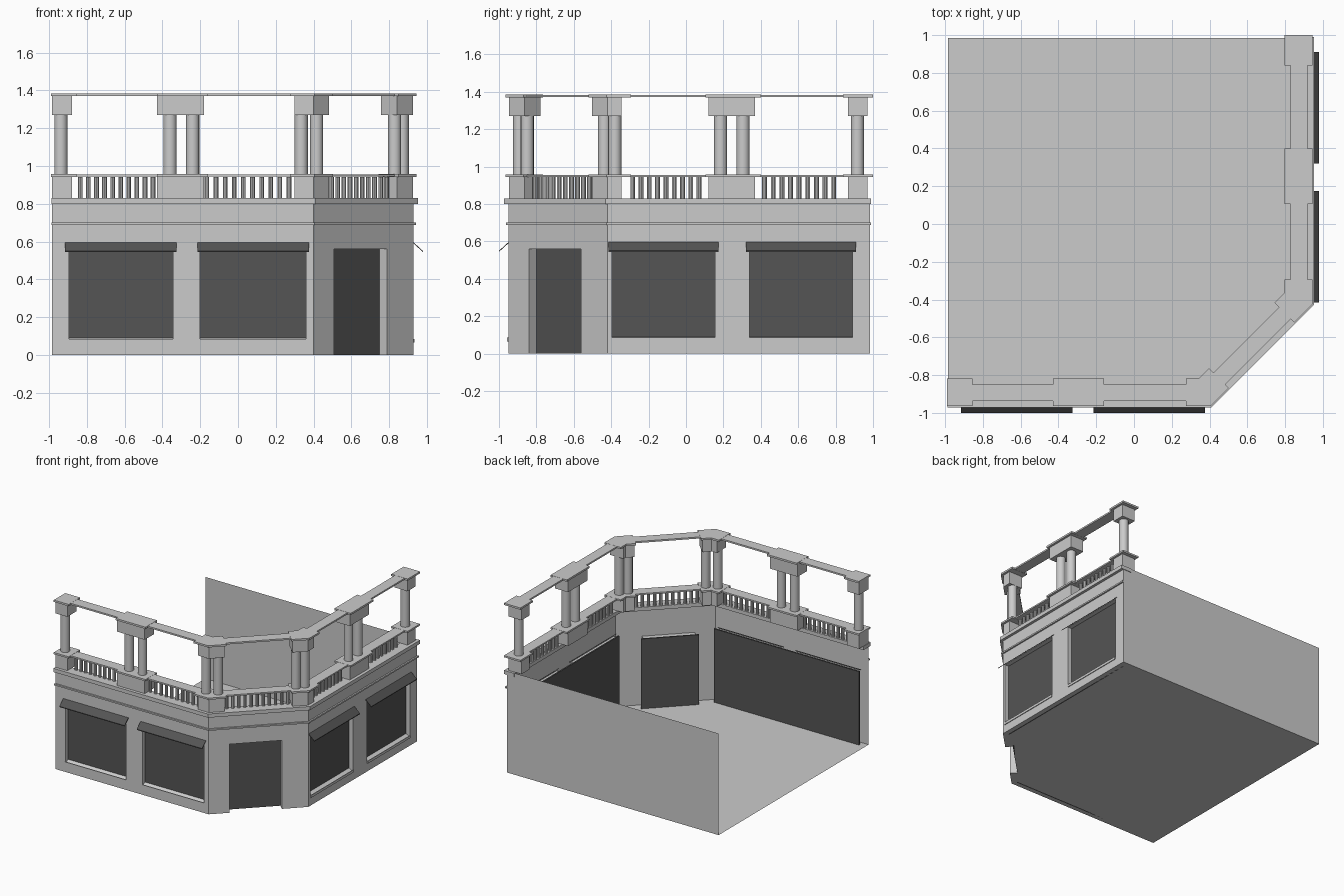
import bpy, bmesh
from math import sqrt
from mathutils import Vector, Matrix

if "Cube" in bpy.data.objects:
    bpy.data.objects.remove(bpy.data.objects["Cube"])

# Street facade path: left end, two ends of the cut corner, back end
A, B, C, D = [Vector(p) for p in ((-0.985, -0.95), (0.40, -0.95), (0.93, -0.42), (0.93, 0.985))]
H = 0.83
R = sqrt(0.5)
# Wall frames: origin, direction along the wall, outward direction
FRONT = (Vector((0, -0.95)), Vector((1, 0)), Vector((0, -1)))
RIGHT = (Vector((0.93, 0)), Vector((0, 1)), Vector((1, 0)))
CORNER = (B, Vector((R, R)), Vector((R, -R)))
CL = (C - B).length

dark = bpy.data.materials.new("dark_grey")
dark.diffuse_color = (0.09, 0.09, 0.09, 1)
dark.use_nodes = True
dark.node_tree.nodes["Principled BSDF"].inputs["Base Color"].default_value = dark.diffuse_color


def at(f, u, v=0.0, z=0.0):
    p = f[0] + f[1] * u + f[2] * v
    return Vector((p.x, p.y, z))


def flat(f, u):
    return at(f, u).to_2d()


def finish(name, bm, mat=None, fix=True, smooth=False):
    if fix:
        bmesh.ops.recalc_face_normals(bm, faces=bm.faces)
    me = bpy.data.meshes.new(name)
    bm.to_mesh(me)
    bm.free()
    ob = bpy.data.objects.new(name, me)
    bpy.context.collection.objects.link(ob)
    if mat:
        me.materials.append(mat)
    if smooth:
        bpy.ops.object.select_all(action='DESELECT')
        ob.select_set(True)
        bpy.context.view_layer.objects.active = ob
        bpy.ops.object.shade_smooth_by_angle()
    return ob


def poly(bm, pts):
    return bm.faces.new([bm.verts.new(p) for p in pts])


def strip(bm, path, v_out, v_in, z0, z1):
    """Mitred bar following a plan path between two offsets and two heights."""
    rings = []
    for i, p in enumerate(path):
        ns = []
        for a, b in ((i - 1, i), (i, i + 1)):
            if a >= 0 and b < len(path):
                d = (path[b] - path[a]).normalized()
                ns.append(Vector((d.y, -d.x)))
        n = sum(ns, Vector((0, 0))).normalized()
        n = n / n.dot(ns[0])
        o, q = p + n * v_out, p + n * v_in
        rings.append([bm.verts.new((c.x, c.y, z)) for c, z in ((o, z0), (o, z1), (q, z1), (q, z0))])
    for r, s in zip(rings, rings[1:]):
        for k in range(4):
            bm.faces.new((r[k], r[(k + 1) % 4], s[(k + 1) % 4], s[k]))
    bm.faces.new(rings[0])
    bm.faces.new(rings[-1])


def wall(name, f, u0, u1, holes, depth, slope):
    """Wall sheet with rectangular openings and reveals going inward."""
    bm = bmesh.new()
    us = sorted({u0, u1} | {h[k] for h in holes for k in (0, 1)})
    zs = sorted({0.0, H} | {h[k] for h in holes for k in (2, 3)})
    for a, b in zip(us, us[1:]):
        for c, d in zip(zs, zs[1:]):
            mu, mz = (a + b) / 2, (c + d) / 2
            if not any(h[0] < mu < h[1] and h[2] < mz < h[3] for h in holes):
                poly(bm, [at(f, a, 0, c), at(f, b, 0, c), at(f, b, 0, d), at(f, a, 0, d)])
    for a, b, c, d in holes:
        o = [at(f, a, 0, c), at(f, b, 0, c), at(f, b, 0, d), at(f, a, 0, d)]
        q = [at(f, u, -depth, z) for u, z in ((a, c + slope), (b, c + slope), (b, d), (a, d))]
        for k in range(4):
            if k or c > 0:
                poly(bm, [o[k], q[k], q[(k + 1) % 4], o[(k + 1) % 4]])
    bmesh.ops.remove_doubles(bm, verts=bm.verts, dist=1e-5)
    finish(name, bm, fix=False)


def cylinders(name, places, r, z0, z1, sides, v):
    bm = bmesh.new()
    for f, u in places:
        bmesh.ops.create_cone(bm, cap_ends=True, segments=sides, radius1=r, radius2=r, depth=z1 - z0,
                              matrix=Matrix.Translation(at(f, u, v, (z0 + z1) / 2)))
    finish(name, bm, smooth=True)


# Walls with windows and the doorway
win_front = [(-0.895, -0.345), (-0.20, 0.36)]
win_right = [(-0.395, 0.155), (0.34, 0.89)]
DOOR = (0.155, 0.55)
wall("front_wall", FRONT, A.x, B.x, [(a, b, 0.07, 0.585) for a, b in win_front], 0.035, 0.02)
wall("right_wall", RIGHT, C.y, D.y, [(a, b, 0.07, 0.585) for a, b in win_right], 0.035, 0.02)
wall("corner_wall", CORNER, 0, CL, [(*DOOR, 0, 0.56)], 0.057, 0)

# Plain back wall; the left side and the top are open
bm = bmesh.new()
poly(bm, [(D.x, D.y, 0), (A.x, D.y, 0), (A.x, D.y, H), (D.x, D.y, H)])
finish("back_wall", bm, fix=False)

# Floor, notched at the doorway
bm = bmesh.new()
notch = [at(CORNER, u, v) for u, v in ((DOOR[0], 0), (DOOR[0], -0.057), (DOOR[1], -0.057), (DOOR[1], 0))]
poly(bm, [A.to_3d(), B.to_3d(), *notch, C.to_3d(), D.to_3d(), (A.x, D.y, 0)])
finish("floor", bm, fix=False)

# Dark glass behind each window pair, and the door
for name, f, u0, u1, v, top in (("front_glass", FRONT, -0.93, 0.38, -0.035, 0.6),
                                ("right_glass", RIGHT, -0.40, 0.94, -0.035, 0.6),
                                ("door", CORNER, DOOR[0] - 0.02, DOOR[1] + 0.02, -0.057, 0.57)):
    bm = bmesh.new()
    strip(bm, [flat(f, u0), flat(f, u1)], v, v - 0.012, 0.0, top)
    finish(name, bm, dark)

# Sills and sloping awnings over the windows
for side, f, wins in (("front", FRONT, win_front), ("right", RIGHT, win_right)):
    for i, (a, b) in enumerate(wins):
        bm = bmesh.new()
        strip(bm, [flat(f, a), flat(f, b)], 0.006, 0.0, 0.065, 0.085)
        finish(f"{side}_sill_{i + 1}", bm)
        bm = bmesh.new()
        m = (a + b) / 2
        top = [at(f, m + s * 0.295, v, z) for s, v, z in
               ((-1, -0.005, 0.6), (1, -0.005, 0.6), (1, 0.05, 0.55), (-1, 0.05, 0.55))]
        face = poly(bm, top)
        ext = bmesh.ops.extrude_face_region(bm, geom=[face])
        bmesh.ops.translate(bm, vec=(0, 0, -0.006),
                            verts=[g for g in ext["geom"] if isinstance(g, bmesh.types.BMVert)])
        finish(f"{side}_awning_{i + 1}", bm, dark)

# String course and cornice ledge
full = [Vector((-0.988, -0.95)), B, C, Vector((0.93, 0.99))]
for name, v0, v1, z0, z1 in (("string_course", 0.012, 0.0, 0.688, 0.70), ("cornice", 0.022, -0.07, 0.80, 0.83)):
    bm = bmesh.new()
    strip(bm, full, v0, v1, z0, z1)
    finish(name, bm)


def groups(e0, e1, f_mid, f_end, c, r_start, r_mid, r_end):
    """Plan paths of the five supports, from the left end to the back end."""
    F, K, S = (lambda u: flat(FRONT, u)), (lambda u: flat(CORNER, u)), (lambda u: flat(RIGHT, u))
    return [[F(e0), F(e1)], [F(f_mid[0]), F(f_mid[1])], [F(f_end), B, K(c)],
            [K(CL - c), C, S(r_start)], [S(r_mid[0]), S(r_mid[1])], [S(r_end[0]), S(r_end[1])]]


pads = groups(-0.99, -0.855, (-0.43, -0.16), 0.275, 0.13, -0.295, (0.105, 0.40), (0.84, 1.0))
blocks = groups(-0.985, -0.88, (-0.43, -0.18), 0.30, 0.12, -0.345, (0.12, 0.37), (0.865, 0.97))

# Two rails: a narrow bar widened into pads over the supports
for name, z0, z1 in (("balustrade_rail", 0.943, 0.957), ("top_rail", 1.37, 1.385)):
    bm = bmesh.new()
    strip(bm, full, -0.012, -0.10, z0 + 0.001, z1 - 0.001)
    for p in pads:
        strip(bm, p, 0.015, -0.133, z0, z1)
    finish(name, bm)

# Pedestals below and capitals above the columns
for name, z0, z1 in (("pedestals", 0.83, 0.943), ("capitals", 1.27, 1.37)):
    bm = bmesh.new()
    for p in blocks:
        strip(bm, p, -0.003, -0.123, z0, z1)
    finish(name, bm)

# Columns
cols = [(FRONT, u) for u in (-0.938, -0.36, -0.24, 0.335)]
cols += [(CORNER, u) for u in (0.083, CL - 0.083)]
cols += [(RIGHT, u) for u in (-0.38, 0.185, 0.305, 0.917)]
cylinders("columns", cols, 0.035, 0.957, 1.27, 16, -0.06)

# Balusters
bal = []
for f, a, b, n in ((FRONT, -0.835, -0.45, 10), (FRONT, -0.165, 0.27, 10), (CORNER, 0.145, CL - 0.145, 11),
                   (RIGHT, -0.285, 0.07, 9), (RIGHT, 0.42, 0.79, 9)):
    bal += [(f, a + (b - a) * i / (n - 1)) for i in range(n)]
cylinders("balusters", bal, 0.013, 0.83, 0.943, 10, -0.056)
